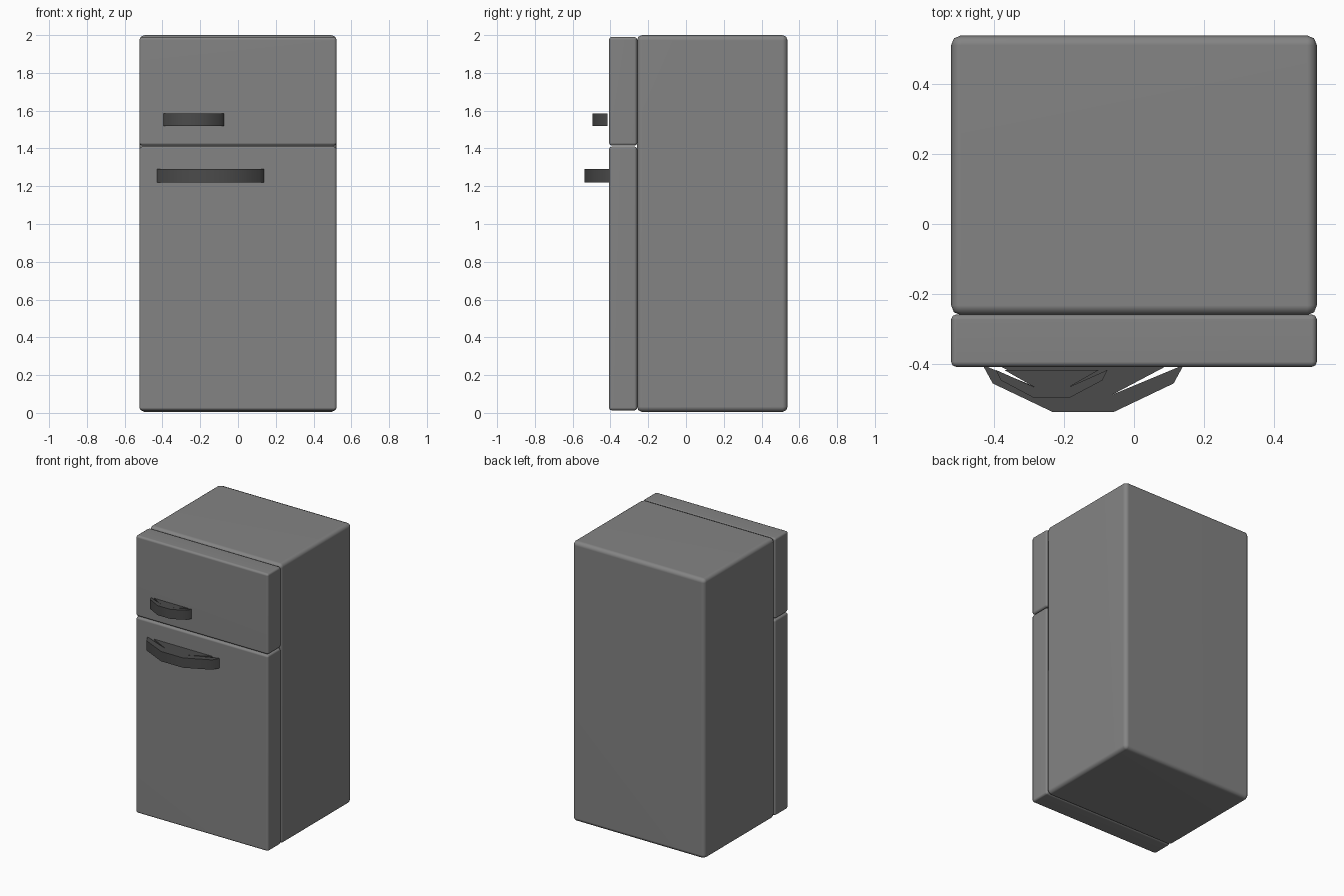
import bpy, bmesh, math

if "Cube" in bpy.data.objects:
    bpy.data.objects.remove(bpy.data.objects["Cube"])


def material(name, value):
    mat = bpy.data.materials.new(name)
    mat.diffuse_color = (value, value, value, 1)
    mat.use_nodes = True
    mat.node_tree.nodes["Principled BSDF"].inputs["Base Color"].default_value = mat.diffuse_color
    return mat


BODY = material("body_grey", 0.23)
DARK = material("handle_grey", 0.07)


def finish(name, bm, mat, angle):
    bmesh.ops.recalc_face_normals(bm, faces=bm.faces[:])
    mesh = bpy.data.meshes.new(name)
    bm.to_mesh(mesh)
    bm.free()
    mesh.materials.append(mat)
    obj = bpy.data.objects.new(name, mesh)
    bpy.context.collection.objects.link(obj)
    bpy.ops.object.select_all(action='DESELECT')
    obj.select_set(True)
    bpy.context.view_layer.objects.active = obj
    bpy.ops.object.shade_smooth_by_angle(angle=math.radians(angle))
    return obj


def rounded_box(name, lo, hi, bevel):
    """Box between two corners with rounded edges and flat-looking sides."""
    bm = bmesh.new()
    bmesh.ops.create_cube(bm, size=1)
    for v in bm.verts:
        v.co = [(a + b) / 2 + c * (b - a) for a, b, c in zip(lo, hi, v.co)]
    bmesh.ops.bevel(bm, geom=bm.edges[:], offset=bevel, segments=2,
                    profile=0.5, affect='EDGES')
    obj = finish(name, bm, BODY, 60)
    mod = obj.modifiers.new("flat_sides", 'WEIGHTED_NORMAL')
    mod.keep_sharp = True
    return obj


def handle(name, cx, outer, inner, z0, z1):
    """Bent bar: mirrored outer and inner outlines, extruded upward."""
    half = outer + inner[::-1]
    n = len(outer)
    mirrored = [(-x, y) for x, y in half]
    loop = mirrored[:n] + outer[::-1] + inner + mirrored[n:]
    bm = bmesh.new()
    face = bm.faces.new([bm.verts.new((cx + x, y, z0)) for x, y in loop])
    res = bmesh.ops.extrude_face_region(bm, geom=[face])
    for v in res['geom']:
        if isinstance(v, bmesh.types.BMVert):
            v.co.z = z1
    return finish(name, bm, DARK, 40)


# Cabinet
rounded_box("cabinet", (-0.522, -0.26, 0.005), (0.522, 0.538, 2.0), 0.028)

# Doors
rounded_box("lower_door", (-0.522, -0.408, 0.013), (0.522, -0.258, 1.41), 0.015)
rounded_box("freezer_door", (-0.522, -0.408, 1.415), (0.522, -0.258, 1.99), 0.015)

# Handles: right half of the outline, from the tip to the middle and back
handle("lower_handle", -0.145,
       [(0.287, -0.402), (0.258, -0.455), (0.086, -0.537)],
       [(0.083, -0.487), (0.242, -0.403)][::1], 1.22, 1.29)
handle("freezer_handle", -0.235,
       [(0.160, -0.416), (0.145, -0.446), (0.051, -0.496)],
       [(0.048, -0.466), (0.136, -0.416)], 1.518, 1.586)
